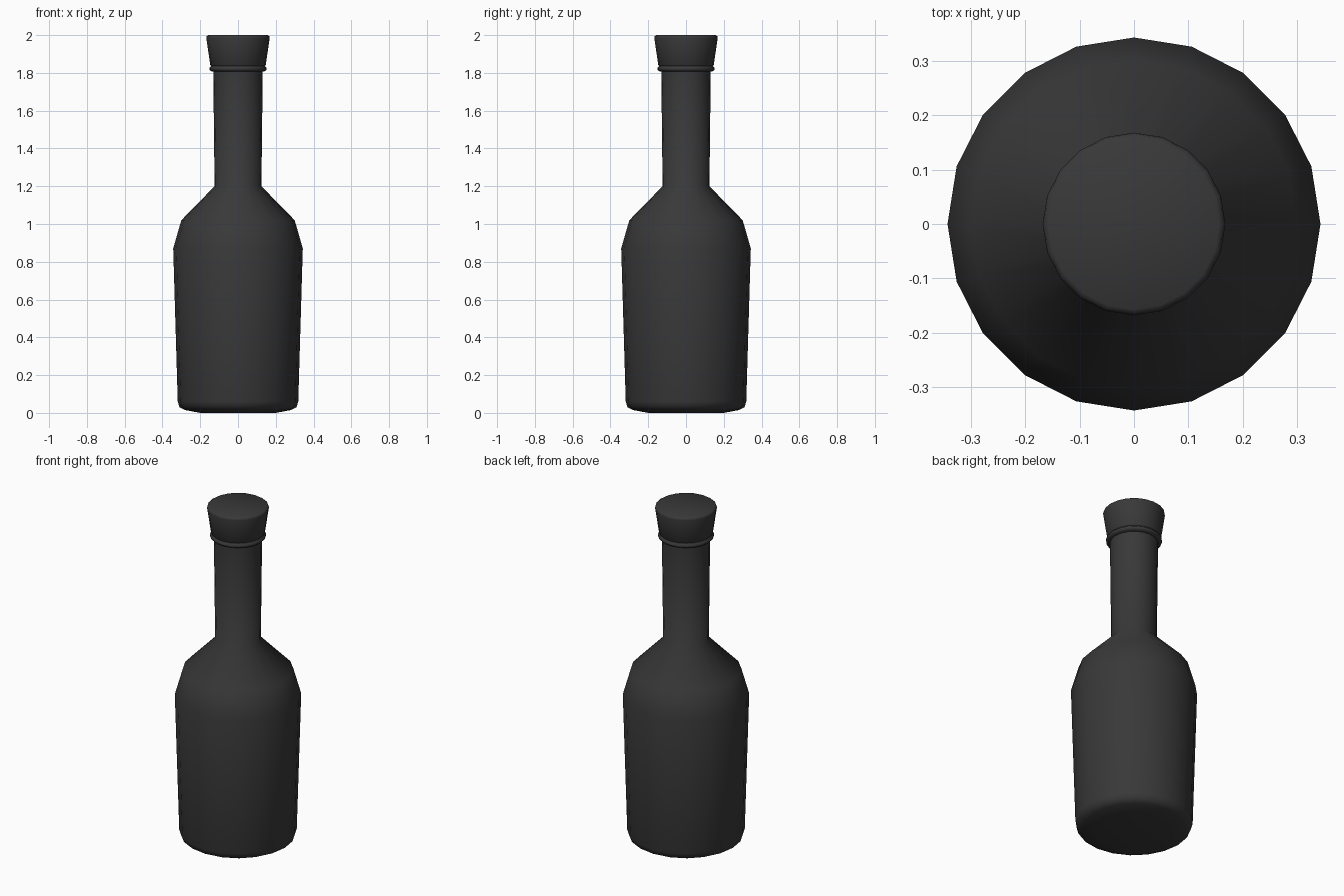
import bpy, bmesh, math

if "Cube" in bpy.data.objects:
    bpy.data.objects.remove(bpy.data.objects["Cube"])

SIDES = 20

glass = bpy.data.materials.new("dark_grey")
glass.diffuse_color = (0.04, 0.04, 0.04, 1)
glass.use_nodes = True
glass.node_tree.nodes["Principled BSDF"].inputs["Base Color"].default_value = glass.diffuse_color


def lathe(name, profile):
    """Revolve (radius, z) points around z and cap both ends."""
    bm = bmesh.new()
    rings = []
    for r, z in profile:
        rings.append([bm.verts.new((r * math.cos(math.tau * i / SIDES),
                                    r * math.sin(math.tau * i / SIDES), z))
                      for i in range(SIDES)])
    for a, b in zip(rings, rings[1:]):
        for i in range(SIDES):
            j = (i + 1) % SIDES
            bm.faces.new((a[i], a[j], b[j], b[i]))
    bm.faces.new(rings[0][::-1])
    bm.faces.new(rings[-1])
    mesh = bpy.data.meshes.new(name)
    bm.to_mesh(mesh)
    bm.free()
    mesh.materials.append(glass)
    obj = bpy.data.objects.new(name, mesh)
    bpy.context.collection.objects.link(obj)
    bpy.ops.object.select_all(action='DESELECT')
    obj.select_set(True)
    bpy.context.view_layer.objects.active = obj
    bpy.ops.object.shade_smooth_by_angle(angle=math.radians(60))
    return obj


# Body, shoulder and neck
lathe("bottle_body", [(0.20, 0.0), (0.28, 0.015), (0.31, 0.03), (0.319, 0.06),
                      (0.343, 0.87), (0.30, 1.02), (0.124, 1.20),
                      (0.131, 1.82)])

# Thin lip ring round the top of the neck
lathe("neck_ring", [(0.130, 1.806), (0.145, 1.81), (0.152, 1.817),
                    (0.152, 1.827), (0.144, 1.833), (0.140, 1.85)])

# Tapered stopper
lathe("stopper", [(0.138, 1.83), (0.147, 1.843), (0.168, 1.985),
                  (0.166, 1.994), (0.157, 2.0)])
